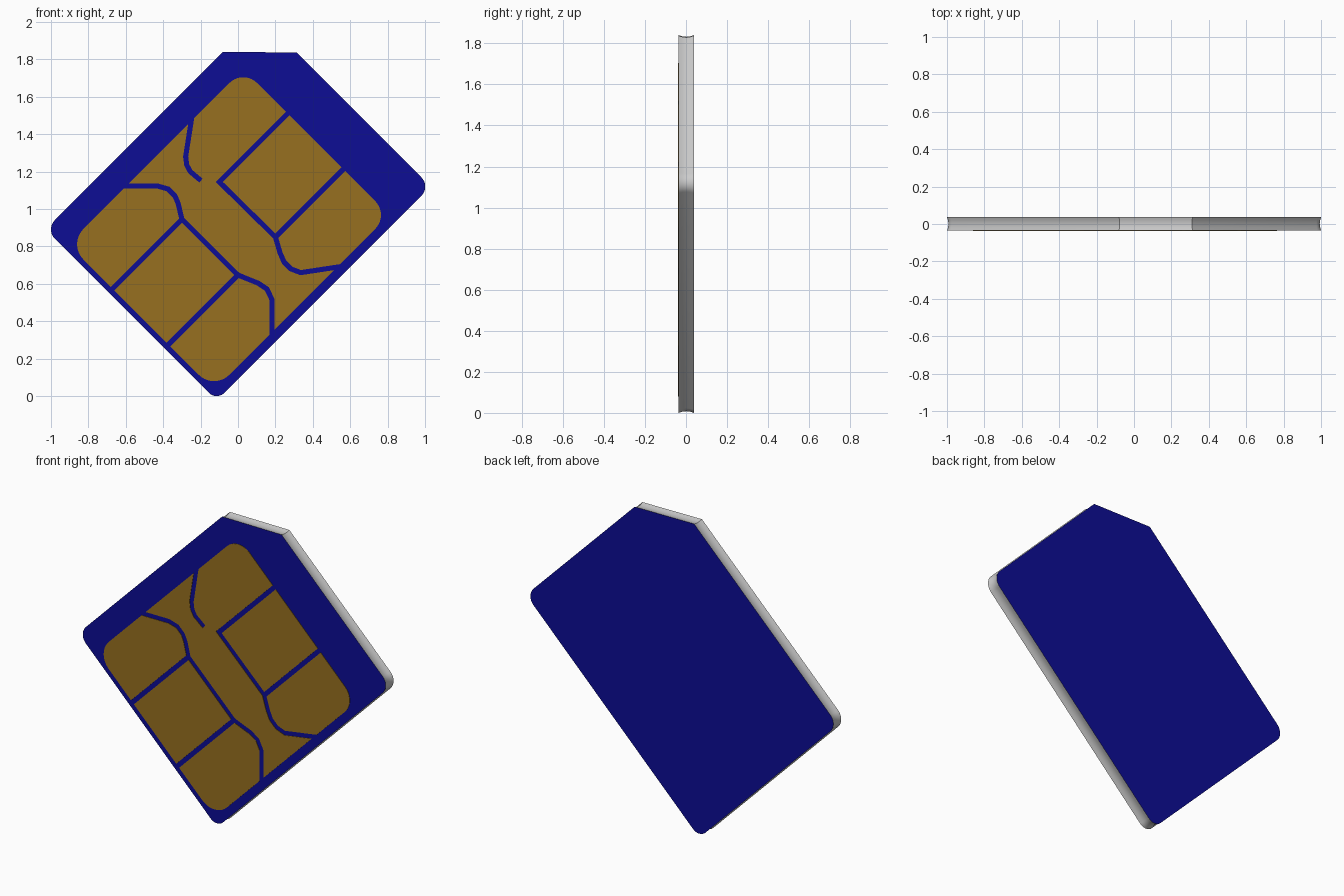
import bpy, bmesh, math
from mathutils import Vector as V

if "Cube" in bpy.data.objects:
    bpy.data.objects.remove(bpy.data.objects["Cube"])


def material(name, rgb):
    m = bpy.data.materials.new(name)
    m.diffuse_color = (*rgb, 1)
    m.use_nodes = True
    m.node_tree.nodes["Principled BSDF"].inputs["Base Color"].default_value = m.diffuse_color
    return m


def fillet(corners, steps=10):
    """Round the right-angled corners given as (x, z, radius)."""
    out, n = [], len(corners)
    for i, (x, z, r) in enumerate(corners):
        p = V((x, z))
        if r == 0:
            out.append(p)
            continue
        a = (V(corners[i - 1][:2]) - p).normalized()
        b = (V(corners[(i + 1) % n][:2]) - p).normalized()
        c = p + (a + b) * r
        for k in range(steps + 1):
            t = math.pi / 2 * k / steps
            out.append(c - r * (b * math.cos(t) + a * math.sin(t)))
    return out


def offset(pts, dist, closed):
    """Shift a path sideways with mitred corners."""
    out, n = [], len(pts)
    for i, p in enumerate(pts):
        dirs = []
        if closed or i > 0:
            dirs.append((p - pts[i - 1]).normalized())
        if closed or i < n - 1:
            dirs.append((pts[(i + 1) % n] - p).normalized())
        normals = [V((-d.y, d.x)) for d in dirs]
        m = sum(normals, V((0, 0))).normalized()
        out.append(p + m * (dist / m.dot(normals[0])))
    return out


def loft(name, rings, mats=()):
    """Join (y, outline) rings into a closed solid; slot 0 caps, last slot walls."""
    bm = bmesh.new()
    loops = [[bm.verts.new((p.x, y, p.y)) for p in pts] for y, pts in rings]
    bm.faces.new(loops[0])
    bm.faces.new(loops[-1][::-1])
    n = len(loops[0])
    for l0, l1 in zip(loops, loops[1:]):
        for i in range(n):
            j = (i + 1) % n
            f = bm.faces.new((l0[i], l1[i], l1[j], l0[j]))
            f.material_index = max(len(mats) - 1, 0)
    bmesh.ops.recalc_face_normals(bm, faces=bm.faces)
    me = bpy.data.meshes.new(name)
    bm.to_mesh(me)
    bm.free()
    for m in mats:
        me.materials.append(m)
    ob = bpy.data.objects.new(name, me)
    bpy.context.collection.objects.link(ob)
    return ob


def activate(ob):
    bpy.ops.object.select_all(action='DESELECT')
    ob.select_set(True)
    bpy.context.view_layer.objects.active = ob


def diag(s, d, r):
    """Corner from the diagonal coordinates s = x + z, d = z - x."""
    return ((s - d) / 2, (s + d) / 2, r)


blue = material("card_blue", (0.004, 0.004, 0.3))
gold = material("contact_gold", (0.31, 0.16, 0.014))
edge = material("edge_grey", (0.8, 0.8, 0.8))

# card: clipped rounded plate with shallow hollow side walls (counter-clockwise outline)
outline = fillet([(-0.08, 1.84, 0), diag(-0.138, 1.92, 0.07), diag(-0.138, 0.09, 0.058),
                  diag(2.15, 0.09, 0.07), (0.313, 1.837, 0)])
front, back = -0.036, 0.038
insets = [0, 0.006, 0.008, 0.006, 0]
card = loft("card", [(front + (back - front) * i / 4, offset(outline, d, True))
                     for i, d in enumerate(insets)], (blue, edge))
activate(card)
bpy.ops.object.shade_smooth_by_angle(angle=math.radians(30))

# contact plate: thin rounded gold sheet on the front
plate_outline = fillet([diag(1.776, 1.72, 0.105), diag(-0.096, 1.72, 0.115),
                        diag(-0.096, 0.16, 0.115), diag(1.776, 0.16, 0.105)])
plate = loft("contact_plate", [(-0.0385, plate_outline), (-0.0355, plate_outline)], (gold,))

# grooves that divide the plate into pads
grooves = [
    [(-.24, 1.535), (-.28, 1.28), (-.274, 1.235), (-.255, 1.20), (-.198, 1.152)],
    [(.30, 1.545), (-.10, 1.145), (.20, .85), (.225, .765), (.246, .717),
     (.283, .68), (.335, .66), (.60, .70)],
    [(.20, .85), (.60, 1.25)],
    [(-.66, 1.123), (-.43, 1.123), (-.374, 1.107), (-.337, 1.07), (-.32, 1.03),
     (-.30, .945), (0, .647), (.107, .604), (.155, .572), (.182, .515), (.182, .28)],
    [(-.30, .945), (-.705, .54)],
    [(0, .647), (-.406, .241)],
]
cutters = []
for path in grooves:
    pts = [V(p) for p in path]
    ribbon = offset(pts, 0.0135, False) + offset(pts, -0.0135, False)[::-1]
    cutter = loft("groove_cutter", [(-0.06, ribbon), (-0.01, ribbon)])
    cutter.hide_render = True
    cutters.append(cutter)
    mod = plate.modifiers.new("groove", 'BOOLEAN')
    mod.operation, mod.solver, mod.object = 'DIFFERENCE', 'EXACT', cutter

activate(plate)
for mod in list(plate.modifiers):
    bpy.ops.object.modifier_apply(modifier=mod.name)
for cutter in cutters:
    bpy.data.objects.remove(cutter)
